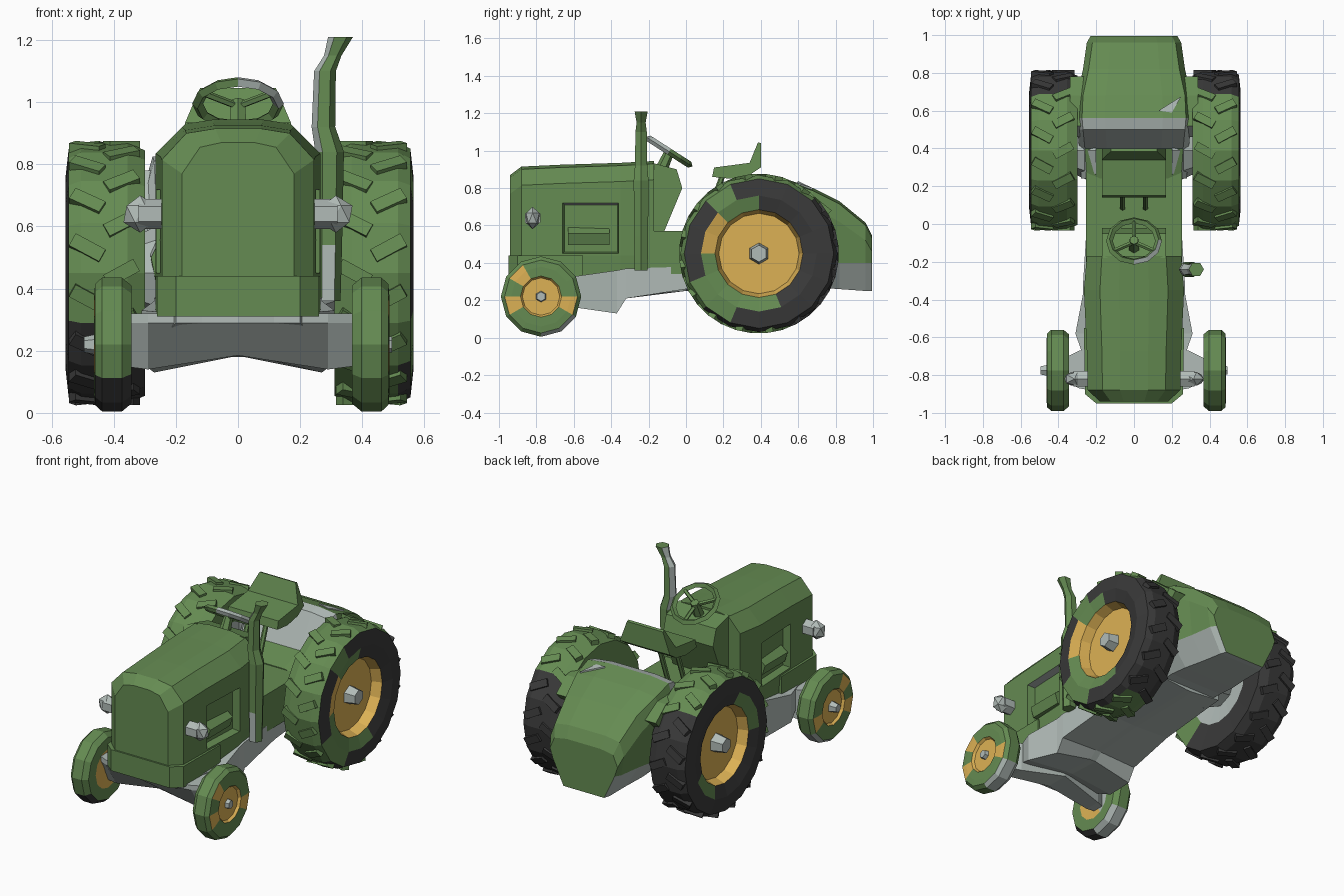
import bpy, bmesh, math
from mathutils import Vector, Matrix

if "Cube" in bpy.data.objects:
    bpy.data.objects.remove(bpy.data.objects["Cube"])


def material(name, rgb):
    m = bpy.data.materials.new(name)
    m.use_nodes = True
    m.diffuse_color = (*rgb, 1)
    node = next(n for n in m.node_tree.nodes if n.type == "BSDF_PRINCIPLED")
    node.inputs["Base Color"].default_value = (*rgb, 1)
    return m


MATS = [material("paint green", (0.13, 0.26, 0.085)), material("rubber black", (0.042, 0.042, 0.042)),
        material("rim yellow", (0.72, 0.44, 0.09)), material("metal grey", (0.44, 0.5, 0.475))]
GREEN, BLACK, YELLOW, GREY = range(4)


def finish(name, bm, rule=None):
    """Turn a bmesh into an object; rule is a colour index or a function of (centre, normal)."""
    bmesh.ops.remove_doubles(bm, verts=bm.verts, dist=1e-5)
    bmesh.ops.recalc_face_normals(bm, faces=bm.faces)
    bm.normal_update()
    if rule is not None:
        for f in bm.faces:
            f.material_index = rule(f.calc_center_median(), f.normal) if callable(rule) else rule
    me = bpy.data.meshes.new(name)
    bm.to_mesh(me)
    bm.free()
    for m in MATS:
        me.materials.append(m)
    ob = bpy.data.objects.new(name, me)
    bpy.context.collection.objects.link(ob)
    return ob


def loft(rings):
    bm = bmesh.new()
    vs = [[bm.verts.new(p) for p in ring] for ring in rings]
    n = len(vs[0])
    for a, b in zip(vs, vs[1:]):
        for i in range(n):
            j = (i + 1) % n
            bm.faces.new((a[i], a[j], b[j], b[i]))
    bm.faces.new(vs[0])
    bm.faces.new(vs[-1])
    bmesh.ops.recalc_face_normals(bm, faces=bm.faces)
    return bm


def half_ring(y, pts):
    """Mirror a half outline of (x, z) into a full ring at y."""
    return [(x, y, z) for x, z in pts] + [(-x, y, z) for x, z in reversed(pts)]


def extrude_side(name, pts, w, rule):
    return finish(name, loft([[(x, y, z) for y, z in pts] for x in (-w, w)]), rule)


def rod(name, a, b, r, rule, sides=6, r2=None):
    a, b = Vector(a), Vector(b)
    bm = bmesh.new()
    m = Matrix.Translation((a + b) / 2) @ (b - a).to_track_quat("Z", "Y").to_matrix().to_4x4()
    bmesh.ops.create_cone(bm, cap_ends=True, segments=sides, radius1=r, radius2=r2 or r,
                          depth=(b - a).length, matrix=m)
    return finish(name, bm, rule)


def wheel(name, s, shift, cy, cz, profile, sides, colour):
    """Spin a (radius, x) profile around the axle; colour(side, band, dy, dz) picks the paint."""
    bm = bmesh.new()
    step = math.tau / sides
    rows = [[bm.verts.new((s * x + shift, cy + r * math.cos(i * step), cz + r * math.sin(i * step)))
             for i in range(sides)] for r, x in profile]
    for k, (a, b) in enumerate(zip(rows, rows[1:])):
        for i in range(sides):
            j = (i + 1) % sides
            f = bm.faces.new((a[i], a[j], b[j], b[i]))
            c = f.calc_center_median()
            f.material_index = colour(s, k, c.y - cy, c.z - cz)
    bmesh.ops.dissolve_degenerate(bm, dist=1e-5, edges=bm.edges)
    return finish(name, bm)


def underside_grey(c, n):
    return GREY if n.z < -0.5 else GREEN


def front_grey(c, n):
    return GREY if n.y < -0.5 else GREEN


# Hood with recessed side panels
def hood_ring(y, w, top):
    return half_ring(y, [(w * 0.96, 0.32), (w, 0.44), (w, 0.73), (w, top - 0.1),
                         (w * 0.68, top - 0.015), (w * 0.3, top)])


bm = loft([hood_ring(-0.94, 0.18, 0.87), hood_ring(-0.88, 0.245, 0.915), hood_ring(-0.67, 0.25, 0.925),
           hood_ring(-0.35, 0.265, 0.935), hood_ring(-0.17, 0.25, 0.945)])
panels = [f for f in bm.faces if abs(f.normal.x) > 0.9
          and abs(f.calc_center_median().y + 0.51) < 0.05 and 0.5 < f.calc_center_median().z < 0.65]
bmesh.ops.inset_individual(bm, faces=panels, thickness=0.015, depth=0)
bmesh.ops.inset_individual(bm, faces=panels, thickness=0.012, depth=-0.045)
finish("hood", bm, underside_grey)

# Front apron
finish("front_apron", loft([half_ring(y, [(w, 0.31), (w, 0.44)])
                            for y, w in ((-0.95, 0.2), (-0.9, 0.26), (-0.55, 0.265))]), underside_grey)

# Dashboard and foot platform
extrude_side("dashboard", [(-0.2, 0.5), (-0.12, 0.56), (-0.02, 0.8), (-0.05, 0.9), (-0.18, 0.935)], 0.17, GREEN)
extrude_side("foot_platform", [(-0.2, 0.34), (0.4, 0.34), (0.4, 0.57), (-0.2, 0.57)], 0.255, underside_grey)

# Chassis, arched underneath
finish("chassis", loft([half_ring(y, [(0.02, mid), (w, lo), (w, hi)]) for y, w, mid, lo, hi in (
    (-0.9, 0.2, 0.29, 0.29, 0.32), (-0.58, 0.31, 0.19, 0.16, 0.33), (-0.37, 0.27, 0.18, 0.13, 0.36),
    (-0.32, 0.27, 0.22, 0.21, 0.37), (0, 0.25, 0.25, 0.26, 0.38), (0.5, 0.22, 0.26, 0.28, 0.4))]), GREY)

# Front axle, wedge shaped and lower at the ends
finish("front_axle", loft([[(x, -0.77 - d, 0.29), (x, -0.77, lo), (x, -0.77 + d, lo), (x, -0.77 + d, 0.32),
                            (x, -0.77 - d, 0.32)]
                           for x, d, lo in ((-0.37, 0.06, 0.15), (-0.29, 0.1, 0.14), (0, 0.15, 0.185),
                                            (0.29, 0.1, 0.14), (0.37, 0.06, 0.15))]), GREY)


# Rear cover over the transmission
def rear_colour(c, n):
    if n.y > 0.7:
        return GREEN
    if c.y < 0.4 and n.z > -0.3:
        return GREEN if abs(c.x) < 0.2 or c.z < 0.5 else GREY
    return GREY if c.y < 0.55 or c.z < 0.38 or n.z < -0.3 else GREEN


finish("rear_cover", loft([half_ring(y, [(w * 0.6, lo), (w - 0.02, 0.4), (w, mid), (w - 0.03, hi), (w * 0.5, hi + 0.015)])
                           for y, w, lo, mid, hi in (
    (0.24, 0.28, 0.28, 0.5, 0.56), (0.4, 0.29, 0.28, 0.55, 0.61), (0.5, 0.3, 0.28, 0.7, 0.81),
    (0.56, 0.305, 0.28, 0.72, 0.825), (0.68, 0.3, 0.27, 0.7, 0.785), (0.82, 0.27, 0.26, 0.62, 0.715),
    (0.96, 0.25, 0.25, 0.52, 0.6), (0.995, 0.23, 0.25, 0.46, 0.53))]), rear_colour)
finish("cover_patch", loft([[(0.13, 0.6, 0.831 + h), (0.25, 0.675, 0.795 + h), (0.2, 0.59, 0.822 + h)]
                            for h in (-0.003, 0.006)]), GREY)
extrude_side("inner_fenders", [(0.46, 0.66), (0.52, 0.78), (0.68, 0.76), (0.78, 0.68), (0.7, 0.6), (0.47, 0.58)],
             0.34, front_grey)

# Wheels
REAR = (0.39, 0.45)
FRONT = (-0.775, 0.22)


def tread_colour(s, dy, dz):
    if s > 0:
        return BLACK if dy > 0.31 or (dy > 0.14 and dz < 0) else GREEN
    return BLACK if dy > 0.31 or dz < -0.2 else GREEN


def rear_colours(s, band, dy, dz):
    if band < 2:
        return YELLOW
    # sidewall with worn paint patches, different on each side
    if band == 2:
        if s > 0:
            if dy < -0.2 and 0 < dz < 0.15:
                return YELLOW
            return GREEN if dy < (0.08 if dz < 0 else -0.04) else BLACK
        return GREEN if (dy < -0.1 and dz > 0) or (dy > 0.08 and dz < -0.1) else BLACK
    if band == 3:
        return GREEN if s > 0 and dy < -0.1 and (dz > 0.25 or -0.3 < dz < -0.15) else BLACK
    if band == 4 and dz < -0.3:
        return BLACK
    if band < 7:
        return tread_colour(s, dy, dz)
    if band == 7:
        return GREEN if dz > 0.05 or dy < -0.25 else BLACK
    return GREY


def front_colours(s, band, dy, dz):
    if band < 2:
        return YELLOW
    # painted patches on the outer wall, upper front, lower front and lower rear
    if band in (2, 3) and (dy < -0.05 and (dz > 0.09 or -0.09 < dz < 0) or (dy > 0.1 and -0.1 < dz < -0.02)):
        return YELLOW
    if band == 8:
        return YELLOW if dy < 0.03 else GREY
    if 3 < band < 7 and dz < -0.1 and dy > 0.03:
        return GREY
    return BLACK if s < 0 and 3 < band < 7 and dz < -0.07 else GREEN


rear_profile = [(0, 0.48), (0.215, 0.48), (0.235, 0.54), (0.31, 0.56), (0.4, 0.55), (0.42, 0.51),
                (0.42, 0.36), (0.395, 0.305), (0.23, 0.32), (0, 0.34)]
front_profile = [(0, 0.46), (0.1, 0.46), (0.11, 0.475), (0.16, 0.475), (0.195, 0.472), (0.215, 0.45),
                 (0.215, 0.385), (0.19, 0.355), (0.12, 0.355), (0, 0.36)]
for s, side in ((1, "left"), (-1, "right")):
    wheel(side + "_rear_wheel", s, 0.005, *REAR, rear_profile, 16, rear_colours)
    wheel(side + "_front_wheel", s, 0.012, *FRONT, front_profile, 12, front_colours)
    rod(side + "_rear_axle", (s * 0.2, *REAR), (s * 0.35, *REAR), 0.18, GREY, 8, 0.11)
    rod(side + "_rear_hub", (s * 0.47, *REAR), (s * 0.55, *REAR), 0.06, GREY, 6, 0.045)
    rod(side + "_front_hub", (s * 0.45, *FRONT), (s * 0.495, *FRONT), 0.035, GREY, 6, 0.025)
    rod(side + "_engine_block", (s * 0.2, -0.63, 0.54), (s * 0.2, -0.41, 0.54), 0.055, GREEN, 5)

    # Slanted tread lugs, alternating inner and outer
    bm = bmesh.new()
    for i in range(32):
        a = math.tau * i / 32
        lean = 0.5 if i % 2 else -0.5
        m = (Matrix.Translation((s * (0.485 if i % 2 else 0.375), *REAR)) @ Matrix.Rotation(a, 4, "X")
             @ Matrix.Translation((0, 0, 0.41)) @ Matrix.Rotation(lean * s, 4, "Z")
             @ Matrix.Diagonal((0.11, 0.045, 0.03, 1)))
        bmesh.ops.create_cube(bm, size=1, matrix=m)
    finish(side + "_tread_lugs", bm, lambda c, n: tread_colour(s, c.y - REAR[0], c.z - REAR[1]))

    # Headlight on a short arm
    bm = bmesh.new()
    bmesh.ops.create_icosphere(bm, subdivisions=1, radius=0.06,
                               matrix=Matrix.Translation((s * 0.315, -0.82, 0.64)) @ Matrix.Diagonal((1, 0.7, 1, 1)))
    finish(side + "_headlight", bm, GREY)
    rod(side + "_headlight_arm", (s * 0.22, -0.82, 0.64), (s * 0.32, -0.82, 0.64), 0.048, GREY)
    rod(side + "_seat_post", (s * 0.06, 0.08, 0.55), (s * 0.06, 0.2, 0.88), 0.015, GREEN)


# Exhaust stack with a flared, bent tip and bare metal patches
def exhaust_colour(c, n):
    bare_side = n.x < -0.4 and c.z > 0.87
    bare_foot = n.y < -0.7 and c.z < 0.5
    return GREY if bare_side or bare_foot else GREEN


finish("exhaust_stack", loft([[(cx + r * math.cos(k * math.tau / 6), -0.24 + r * math.sin(k * math.tau / 6), z)
                               for k in range(6)] for cx, r, z in (
    (0.29, 0.04, 0.36), (0.292, 0.043, 0.54), (0.295, 0.046, 0.84), (0.275, 0.038, 0.92), (0.28, 0.035, 1.1),
    (0.305, 0.028, 1.15), (0.33, 0.04, 1.21))]), exhaust_colour)

# Seat with a tapered back
seat = extrude_side("seat", [(0.14, 0.86), (0.15, 0.91), (0.34, 0.935), (0.385, 1.045), (0.4, 1.04),
                             (0.4, 0.91), (0.34, 0.87), (0.24, 0.85)], 0.17, GREEN)
for v in seat.data.vertices:
    if v.co.z > 1:
        v.co.x *= 0.72

# Steering wheel, tilted towards the driver, part bare metal
tilt = Matrix.Translation((0, -0.09, 0.995)) @ Matrix.Rotation(-0.57, 4, "X")
bpy.ops.mesh.primitive_torus_add(major_segments=12, minor_segments=4, major_radius=0.13, minor_radius=0.018)
ring = bpy.context.object
ring.name = "steering_wheel"
ring.matrix_world = tilt
for m in MATS:
    ring.data.materials.append(m)
for p in ring.data.polygons:
    outward = p.normal.x * p.center.x + p.normal.y * p.center.y > 0
    p.material_index = GREY if p.center.x > 0 and p.center.y < 0.03 and (outward or p.normal.z < 0) else GREEN
for k in range(3):
    a = math.pi / 2 + k * math.tau / 3
    rod("steering_spoke", tilt @ Vector((0, 0, -0.01)),
        tilt @ Vector((0.13 * math.cos(a), 0.13 * math.sin(a), 0)), 0.012, GREEN, 5)
rod("steering_column", (0, -0.14, 0.88), tilt @ Vector((0, 0, 0.01)), 0.035, GREEN, 6, 0.025)
